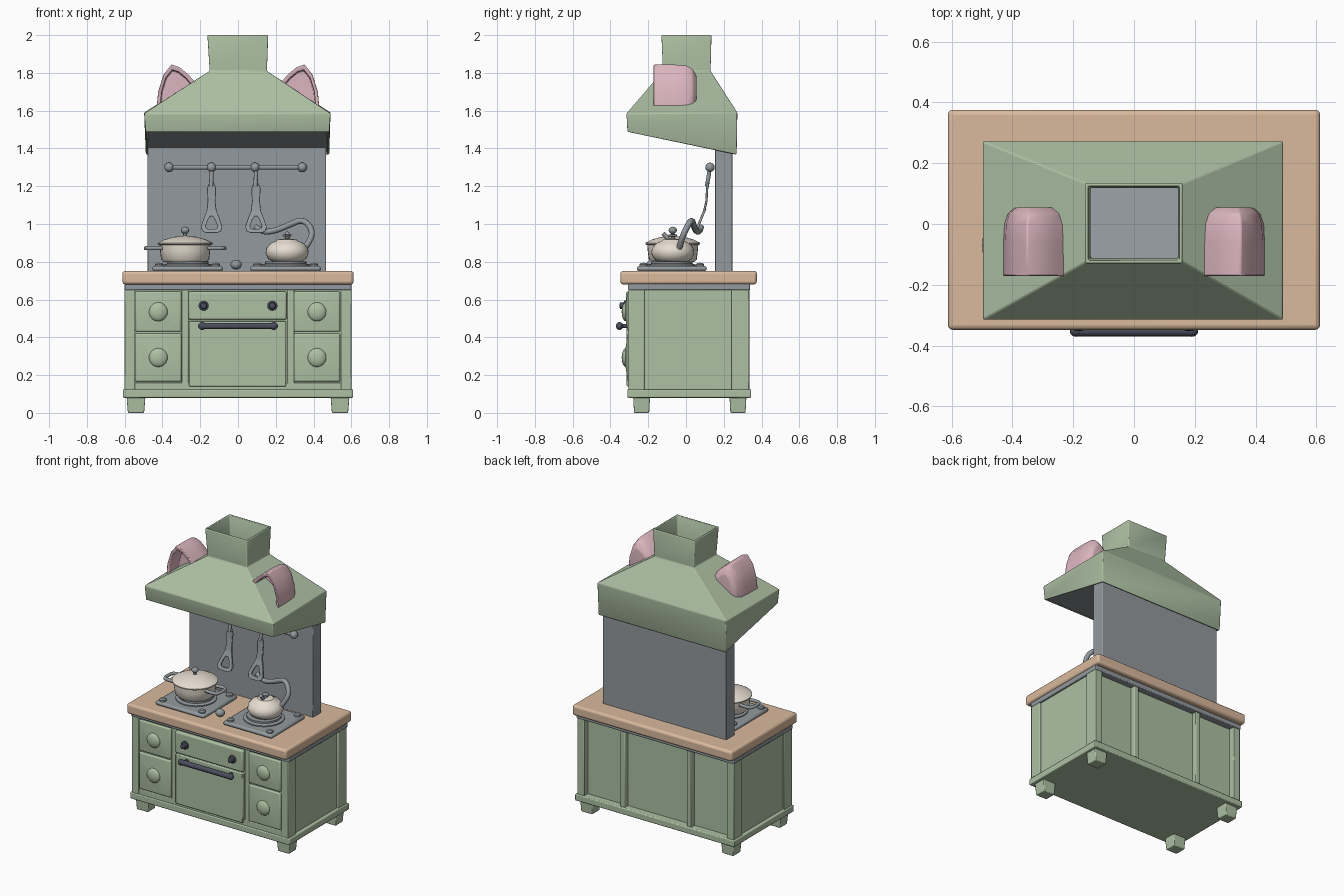
import bpy, bmesh, math
from mathutils import Vector

if "Cube" in bpy.data.objects:
    bpy.data.objects.remove(bpy.data.objects["Cube"])

def mat(name, c):
    m = bpy.data.materials.new(name)
    m.diffuse_color = (*c, 1)
    m.use_nodes = True
    m.node_tree.nodes["Principled BSDF"].inputs["Base Color"].default_value = m.diffuse_color
    return m

GREEN = mat("sage", (0.42, 0.53, 0.37))
WOOD = mat("wood", (0.70, 0.49, 0.34))
PINK = mat("pink", (0.72, 0.47, 0.53))
CREAM = mat("cream", (0.80, 0.73, 0.64))
DARK = mat("dark", (0.07, 0.075, 0.11))
GREY = mat("steel", (0.29, 0.32, 0.34))

def finish(name, bm, m, bevel=0, solid=0, seg=2, angle=35):
    me = bpy.data.meshes.new(name)
    bm.to_mesh(me)
    bm.free()
    ob = bpy.data.objects.new(name, me)
    bpy.context.collection.objects.link(ob)
    me.materials.append(m)
    bpy.ops.object.select_all(action='DESELECT')
    ob.select_set(True)
    bpy.context.view_layer.objects.active = ob
    bpy.ops.object.shade_smooth_by_angle(angle=math.radians(angle))
    if solid:
        s = ob.modifiers.new("solid", 'SOLIDIFY')
        s.thickness, s.offset = solid, -1
    if bevel:
        b = ob.modifiers.new("bevel", 'BEVEL')
        b.width, b.segments, b.limit_method = bevel, seg, 'ANGLE'
    return ob

def rings_mesh(rings, cap0=False, cap1=False, closed=False):
    """Skin successive closed rings of points."""
    bm = bmesh.new()
    vs = [[bm.verts.new(p) for p in r] for r in rings]
    n = len(vs[0])
    pairs = list(zip(vs, vs[1:])) + ([(vs[-1], vs[0])] if closed else [])
    for a, b in pairs:
        for i in range(n):
            j = (i + 1) % n
            bm.faces.new((a[i], a[j], b[j], b[i]))
    if cap0: bm.faces.new(vs[0][::-1])
    if cap1: bm.faces.new(vs[-1])
    return bm

def rect(x0, x1, y0, y1, zf, zb=None):
    zb = zf if zb is None else zb
    return [(x0, y0, zf), (x1, y0, zf), (x1, y1, zb), (x0, y1, zb)]

def box(name, x0, x1, y0, y1, z0, z1, m=GREEN, bevel=0.005, seg=2):
    bm = rings_mesh([rect(x0, x1, y0, y1, z0), rect(x0, x1, y0, y1, z1)], True, True)
    return finish(name, bm, m, bevel, 0, seg)

def lathe(name, prof, c, m, axis='z', n=32):
    rings = []
    for r, h in prof:
        r = max(r, 0.0005)
        ring = []
        for i in range(n):
            a = 2 * math.pi * i / n
            u, v = r * math.cos(a), r * math.sin(a)
            off = (u, v, h) if axis == 'z' else (u, -h, v)
            ring.append(Vector(c) + Vector(off))
        rings.append(ring)
    return finish(name, rings_mesh(rings, True, True), m, angle=40)

def ball(name, c, r, m, sq=(1, 1, 1)):
    bm = bmesh.new()
    bmesh.ops.create_uvsphere(bm, u_segments=20, v_segments=12, radius=r)
    for v in bm.verts:
        v.co = Vector(c) + Vector(a * b for a, b in zip(v.co, sq))
    return finish(name, bm, m, angle=60)

def tube(name, pts, r, m, smooth=True):
    cu = bpy.data.curves.new(name, 'CURVE')
    cu.dimensions, cu.bevel_depth, cu.bevel_resolution, cu.use_fill_caps = '3D', r, 3, True
    s = cu.splines.new('NURBS' if smooth else 'POLY')
    s.points.add(len(pts) - 1)
    for p, q in zip(s.points, pts):
        p.co = (*q, 1)
    if smooth:
        s.use_endpoint_u, s.order_u = True, 3
    cu.materials.append(m)
    ob = bpy.data.objects.new(name, cu)
    bpy.context.collection.objects.link(ob)
    bpy.ops.object.select_all(action='DESELECT')
    ob.select_set(True)
    bpy.context.view_layer.objects.active = ob
    bpy.ops.object.convert(target='MESH')

# cabinet: feet, plinth, core, posts, top strip, counter
for sx in (-1, 1):
    for y0, y1 in ((-0.28, -0.19), (0.23, 0.32)):
        x = sx * 0.54
        bm = rings_mesh([rect(x - .043, x + .043, y0 + .005, y1 - .005, 0),
                         rect(x - .05, x + .05, y0, y1, 0.09)], True, True)
        finish("foot", bm, GREEN, 0.005)
    for y0, y1 in ((-0.305, -0.22), (0.24, 0.335)):
        box("corner_post", min(sx * .6, sx * .545), max(sx * .6, sx * .545), y0, y1, 0.12, 0.655)
    box("back_post", sx * .255 - .018, sx * .255 + .018, 0.28, 0.33, 0.12, 0.655)
    box("front_stile", sx * .28 - .018, sx * .28 + .018, -0.303, -0.25, 0.12, 0.655)
box("plinth", -0.61, 0.61, -0.31, 0.345, 0.08, 0.125, GREEN, 0.006)
box("cabinet_core", -0.588, 0.588, -0.295, 0.295, 0.12, 0.655)
box("top_strip", -0.602, 0.602, -0.307, 0.34, 0.65, 0.685, GREY)
box("bottom_rail", -0.55, 0.55, -0.303, -0.25, 0.12, 0.162)
box("countertop", -0.612, 0.612, -0.348, 0.375, 0.68, 0.752, WOOD, 0.016, 3)

# drawers with raised pyramid fronts and round knobs
for cx in (-0.422, 0.418):
    for z0, z1, kz in ((0.43, 0.642, 0.535), (0.165, 0.42, 0.293)):
        def fr(s, y):
            w, h, cz = .122 * s, (z1 - z0) / 2 * s, (z0 + z1) / 2
            return [(cx - w, y, cz - h), (cx + w, y, cz - h), (cx + w, y, cz + h), (cx - w, y, cz + h)]
        finish("drawer_front", rings_mesh([fr(1, -.27), fr(1, -.308), fr(.3, -.322)], True, True),
               GREEN, 0.008, 0, 3)
        ball("drawer_knob", (cx, -0.318, kz), 0.05, GREEN, (1, 0.45, 1))

# oven
box("oven_panel", -0.262, 0.258, -0.318, -0.27, 0.492, 0.643, GREEN, 0.012, 3)
box("oven_door", -0.26, 0.255, -0.314, -0.27, 0.14, 0.485, GREEN, 0.006)
for sx in (-1, 1):
    lathe("oven_knob", [(.027, 0), (.027, .012), (.018, .016), (.016, .034), (.01, .037)],
          (sx * .182, -0.315, 0.567), DARK, 'y', 16)
    tube("handle_mount", [(sx * .17, -.30, .46), (sx * .17, -.35, .46)], .012, DARK, False)
    ball("handle_end", (sx * .19, -.352, .46), .021, DARK, (1, .9, 1))
tube("oven_handle", [(-.197, -.352, .46), (.197, -.352, .46)], .018, DARK, False)

# hobs
for cx in (-0.267, 0.252):
    o = box("hob_plate", cx - .187, cx + .187, -.26, .11, .75, .777, GREY, 0.012, 2)
    lathe("burner", [(.13, 0), (.13, .01), (.11, .016), (.11, .028), (0, .028)], (cx, -.075, .774), GREY)
    for sx in (-1, 1):
        for y in (-.225, .075):
            lathe("hob_stud", [(.022, 0), (.022, .012), (.015, .02), (0, .021)],
                  (cx + sx * .15, y, .774), GREY, 'z', 14)
ball("hob_button", (-.01, -.18, .785), .03, GREY, (1, 1, .85))

# pot
P = (-.28, -.07, 0)
lathe("pot", [(0, .80), (.115, .80), (.127, .812), (.133, .86), (.135, .888), (.145, .893), (.145, .90),
              (.138, .904), (.11, .918), (.06, .932), (0, .937)], P, CREAM)
lathe("pot_lid_stem", [(.02, .93), (.01, .938), (.01, .96)], P, GREY, 'z', 12)
ball("pot_lid_knob", (-.28, -.07, .967), .022, GREY, (1, 1, .85))
for s in (-1, 1):
    tube("pot_handle", [(-.28 + s * a, -.07 + b, .872) for a, b in
         ((.12, -.05), (.18, -.055), (.208, -.04), (.208, .04), (.18, .055), (.12, .05))], .011, GREY)

# kettle
K = (.26, -.07, 0)
lathe("kettle", [(0, .797), (.07, .797), (.1, .815), (.114, .845), (.11, .872), (.088, .898),
                 (.055, .912), (.05, .918), (0, .924)], K, CREAM)
lathe("kettle_lid_knob", [(.012, .918), (.01, .932), (.025, .936), (.022, .944), (0, .948)], K, GREY, 'z', 16)
tube("kettle_spout", [(.26, -.09, .91), (.26, -.105, .935), (.26, -.122, .952)], .012, GREY)
tube("curved_ladle", [(.09, .08, .985), (.13, .07, .955), (.20, .05, .965), (.27, .04, .995), (.34, .03, 1.025),
                      (.385, .005, .985), (.395, -.02, .93), (.355, -.035, .875)], .016, GREY)

# backsplash, utensil rail and two slotted spatulas
box("backsplash", -.48, .467, .153, .245, .745, 1.44, GREY, .004)
tube("utensil_rail", [(-.365, .127, 1.30), (.34, .127, 1.30)], .013, GREY, False)
for x in (-.365, -.14, .09, .34):
    ball("rail_ball", (x, .127, 1.30), .025, GREY)
for x in (-.14, .095):
    tube("spatula_handle_top", [(x, .127, 1.30), (x, .118, 1.24), (x - .003, .11, 1.2)], .011, GREY)
    bm = rings_mesh([[(x + sx * w, y + dy, z) for sx, dy in ((-1, -.006), (1, -.006), (1, .006), (-1, .006))]
         for w, y, z in ((.012, .115, 1.22), (.024, .112, 1.19), (.021, .108, 1.12), (.026, .097, 1.07))][::-1],
         True, True)
    finish("spatula_handle", bm, GREY, .003)
    def outline(pts, dy):
        pts = pts + [(-a, b) for a, b in pts[::-1]]
        return [(x + a, dy + .05 + (b - .955) * .41, b) for a, b in pts]
    out = [(.022, 1.08), (.042, 1.03), (.057, .985), (.05, .962), (.03, .953)]
    inn = [(.008, 1.04), (.02, 1.02), (.031, .99), (.028, .978), (.018, .974)]
    finish("spatula_blade", rings_mesh([outline(out, -.007), outline(inn, -.007),
           outline(inn, .007), outline(out, .007)], closed=True), GREY, .002)

# extractor hood with open chimney and sloping filter plate
hood = rings_mesh([rect(-.488, .483, -.31, .268, 1.487, 1.368),
                   rect(-.497, .49, -.315, .272, 1.585, 1.59),
                   rect(-.15, .153, -.122, .13, 1.81),
                   rect(-.162, .16, -.13, .135, 2.0)])
finish("hood", hood, GREEN, .008, .016, 2, 30)
finish("filter_plate", rings_mesh([rect(-.478, .473, -.3, .255, 1.492, 1.385),
                                   rect(-.478, .473, -.3, .255, 1.505, 1.398)], True, True), GREY)

# ears: scooped triangular shells on the hood slopes
ear = [(-.43, 1.62), (-.423, 1.70), (-.395, 1.79), (-.352, 1.845), (-.31, 1.83), (-.262, 1.79),
       (-.222, 1.745), (-.26, 1.69), (-.34, 1.64)]
c = (-.33, 1.70)
levels = [(.78, -.06), (.8, -.168), (1, -.172), (1.0, -.06), (.97, .0), (.85, .035), (.6, .055)]
for s in (-1, 1):
    rings = [[(-s * (c[0] + (a - c[0]) * k), y, c[1] + (b - c[1]) * k) for a, b in ear] for k, y in levels]
    bm = rings_mesh(rings, True, True)
    bmesh.ops.recalc_face_normals(bm, faces=bm.faces)
    finish("ear", bm, PINK, .005, 0, 2, 50)
